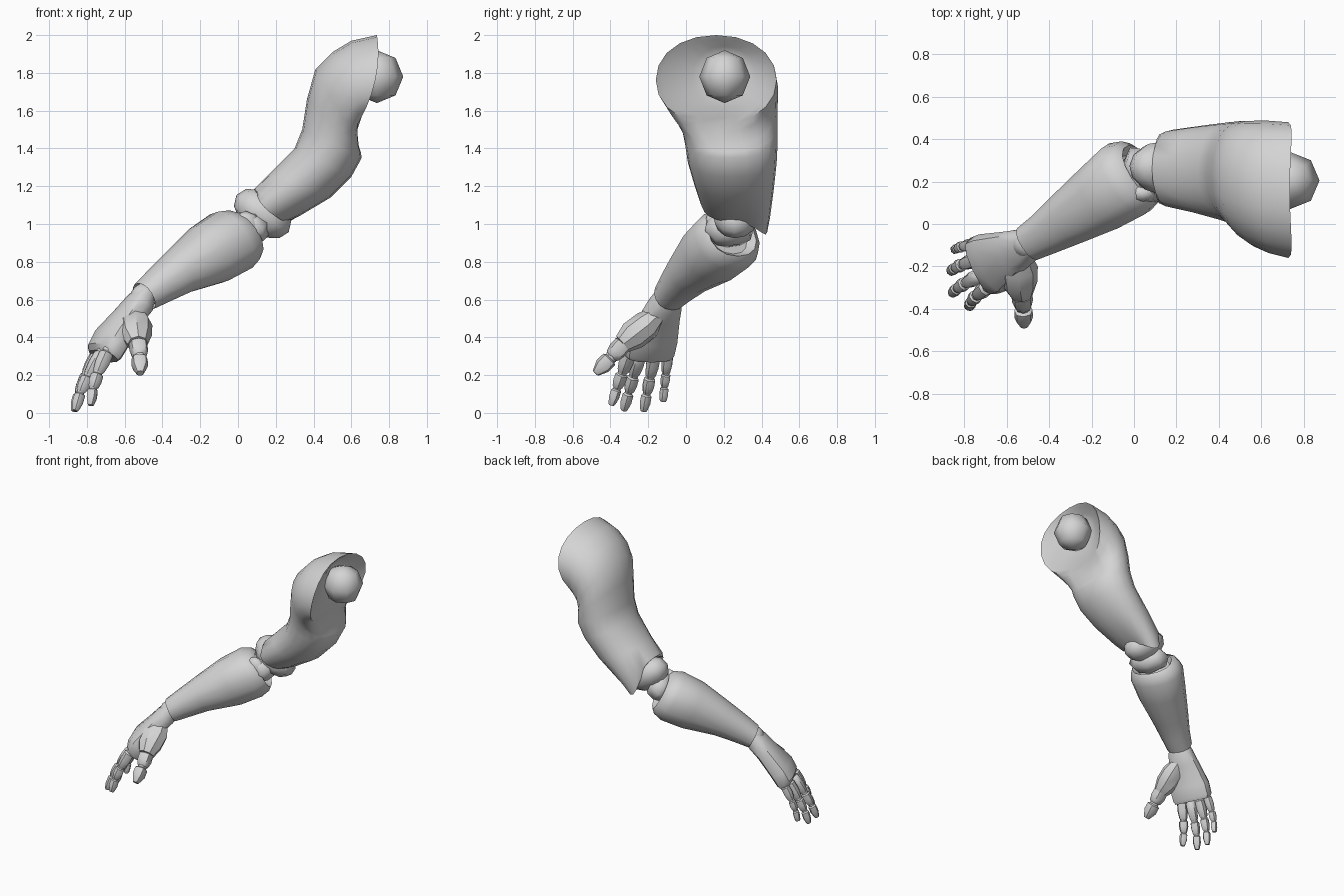
import bpy, bmesh, math
from mathutils import Vector, Matrix

if "Cube" in bpy.data.objects:
    bpy.data.objects.remove(bpy.data.objects["Cube"])

grey = bpy.data.materials.new("joint grey")
grey.diffuse_color = (0.66, 0.66, 0.66, 1)
grey.use_nodes = True
grey.node_tree.nodes["Principled BSDF"].inputs["Base Color"].default_value = grey.diffuse_color


def finish(name, bm, angle=40):
    bmesh.ops.recalc_face_normals(bm, faces=bm.faces)
    me = bpy.data.meshes.new(name)
    bm.to_mesh(me)
    bm.free()
    me.materials.append(grey)
    ob = bpy.data.objects.new(name, me)
    bpy.context.collection.objects.link(ob)
    bpy.ops.object.select_all(action='DESELECT')
    bpy.context.view_layer.objects.active = ob
    ob.select_set(True)
    bpy.ops.object.shade_smooth_by_angle(angle=math.radians(angle))
    return ob


def loft(name, rings, sides=12, power=1.0, angle=40):
    """Skin through rings: centre, half axes u and v, side bow in x, back drop in z."""
    bm = bmesh.new()
    loops = []
    for c, u, v, bow, drop in rings:
        loop = []
        for i in range(sides):
            a = 2 * math.pi * i / sides
            cu, cv = math.cos(a), math.sin(a)
            bend = Vector((bow * cv * cv, 0, -drop * max(cv, 0) ** 2))
            loop.append(bm.verts.new(c + bend + u * math.copysign(abs(cu) ** power, cu)
                                     + v * math.copysign(abs(cv) ** power, cv)))
        loops.append(loop)
    for p, q in zip(loops, loops[1:]):
        for i in range(sides):
            j = (i + 1) % sides
            bm.faces.new((p[i], p[j], q[j], q[i]))
    bm.faces.new(loops[0])
    bm.faces.new(loops[-1])
    return finish(name, bm, angle)


def limb(name, secs, sides=12, power=1.0, angle=40):
    """Loft along one straight axis; secs are (x, y, z, thickness, width)."""
    pts = [Vector(s[:3]) for s in secs]
    t = (pts[-1] - pts[0]).normalized()
    side = t.cross(Vector((0, 0, 1))).normalized()
    up = side.cross(t)
    return loft(name, [(p, up * s[3], side * s[4], 0, 0) for p, s in zip(pts, secs)],
                sides, power, angle)


def ball(name, centre, radii, axis=(1, 0, 0), segs=16):
    bm = bmesh.new()
    x = Vector(axis).normalized()
    y = Vector((0, 0, 1)).cross(x).normalized()
    rot = Matrix((x, y, x.cross(y))).transposed().to_4x4()
    bmesh.ops.create_uvsphere(bm, u_segments=segs, v_segments=segs // 2, radius=1)
    bm.transform(Matrix.Translation(centre) @ rot @ Matrix.Diagonal((*radii, 1)))
    return finish(name, bm, 60)


# Upper arm: each row is upper x, z, lower x, z, centre y, half width in y, bow, drop;
# the first rows form the hollow socket behind the shoulder lip
upper = [(.65, 1.90, .65, 1.67, .20, .11, 0, 0), (.68, 1.94, .655, 1.61, .20, .17, 0, 0),
         (.72, 1.98, .635, 1.56, .165, .295, .035, 0),
         (.735, 2.0, .63, 1.525, .16, .32, .045, 0),
         (.60, 1.97, .63, 1.485, .175, .312, .02, 0),
         (.50, 1.91, .635, 1.45, .19, .297, 0, 0),
         (.41, 1.82, .64, 1.41, .21, .275, 0, 0), (.365, 1.66, .65, 1.38, .23, .255, 0, 0),
         (.34, 1.50, .655, 1.35, .24, .245, 0, 0), (.30, 1.40, .60, 1.25, .245, .235, 0, 0),
         (.17, 1.27, .49, 1.14, .255, .21, 0, .02),
         (.085, 1.185, .33, 1.045, .26, .185, -.02, .08),
         (.10, 1.165, .25, 1.01, .26, .17, -.035, .13),
         (.14, 1.15, .25, 1.04, .26, .13, -.03, .1)]
loft("upper_arm", [(Vector(((a + c) / 2, y, (b + d) / 2)),
                    Vector(((a - c) / 2, 0, (b - d) / 2)), Vector((0, w, 0)), bow, drop)
                   for a, b, c, d, y, w, bow, drop in upper], 20, .95, 45)

# Ball joints
ball("shoulder_ball", (.735, .205, 1.78), (.14, .135, .14), segs=8)
ball("elbow_joint", (.13, .265, 1.055), (.17, .125, .11), (.8, -.05, -.57), 12)
ball("elbow_hinge", (.055, .23, .975), (.10, .15, .10), (.7, .4, .5), 8)
ball("elbow_lug", (.04, .145, .985), (.08, .05, .085), segs=8)
ball("wrist_ball", (-.50, -.095, .615), (.075, .07, .07), (-.6, -.25, -.7), 12)

# Forearm with a hollow cuff at each end
limb("forearm", [(0, .225, .93, .10, .11), (.04, .245, .94, .125, .145),
                 (.015, .24, .935, .155, .17), (-.035, .212, .91, .176, .19),
                 (-.15, .13, .84, .17, .17), (-.32, .02, .74, .12, .13),
                 (-.42, -.045, .67, .098, .105), (-.497, -.09, .615, .08, .09),
                 (-.475, -.08, .632, .065, .07)], 14, .9, 45)

# Hand
limb("palm", [(-.485, -.09, .64, .05, .06), (-.52, -.108, .58, .07, .088),
              (-.58, -.135, .51, .068, .108), (-.667, -.182, .395, .078, .148),
              (-.706, -.197, .325, .074, .147), (-.712, -.2, .30, .055, .135)], 12, .75)


def digit(name, joints, r, tip):
    """Chain of tapered segments with a small ball at every knuckle."""
    for k, (a, b) in enumerate(zip(joints, joints[1:])):
        a, b = Vector(a), Vector(b)
        last = k == len(joints) - 2
        r0 = r * (1 - .12 * k)
        r1 = tip if last else r0 * .82
        rows = [(.06, r0 * .7), (.14, r0), (.55, r0 * 1.02), (.9, r1), (1, r1 * .75)]
        limb(f"{name}_segment_{k + 1}", [(*a.lerp(b, f), q, q) for f, q in rows], 8, .85)
        ball(f"{name}_knuckle_{k + 1}", a, (r0 * .8,) * 3, segs=8)


# Four fingers: knuckle position, tip position, radius
fingers = {"index": ((-.69, -.295, .33), (-.78, -.395, .04), .036),
           "middle": ((-.72, -.24, .325), (-.862, -.33, .012), .036),
           "ring": ((-.74, -.165, .315), (-.868, -.225, .008), .035),
           "little": ((-.755, -.095, .31), (-.848, -.122, .06), .029)}
for name, (a, b, r) in fingers.items():
    a, b = Vector(a), Vector(b)
    bow = Vector((-.014, 0, .004))
    digit(name + "_finger", [a, a.lerp(b, .42) + bow, a.lerp(b, .7) + bow, b], r, .019)

# Thumb and its fleshy base
limb("thumb_base", [(-.55, -.15, .52, .05, .065), (-.545, -.21, .465, .078, .092),
                    (-.54, -.28, .41, .08, .085), (-.53, -.335, .365, .054, .054)], 8)
digit("thumb", [(-.53, -.325, .375), (-.522, -.395, .295), (-.518, -.48, .21)], .049, .025)
